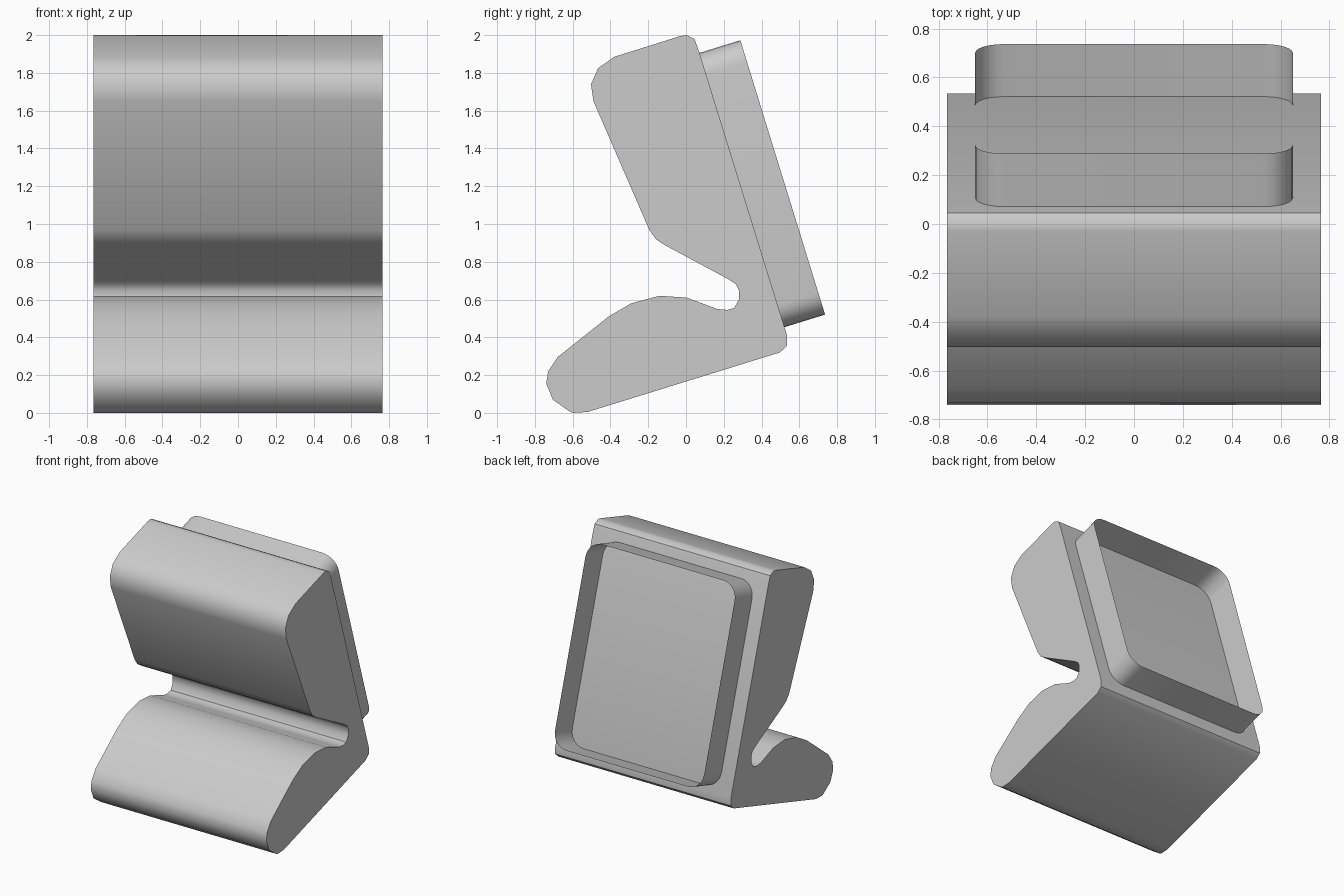
import bpy, bmesh, math
from mathutils import Vector

cube = bpy.data.objects.get("Cube")
if cube:
    bpy.data.objects.remove(cube, do_unlink=True)

grey = bpy.data.materials.new("plain grey")
grey.use_nodes = True
colour = (0.6, 0.6, 0.6, 1)
grey.diffuse_color = colour
grey.node_tree.nodes["Principled BSDF"].inputs["Base Color"].default_value = colour


def sweep(name, outline, offset, caps):
    """Sweep a closed outline along an offset, with or without end caps."""
    bm = bmesh.new()
    a = [bm.verts.new(p) for p in outline]
    b = [bm.verts.new(p + offset) for p in outline]
    for i in range(len(a)):
        j = (i + 1) % len(a)
        bm.faces.new((a[i], a[j], b[j], b[i]))
    if caps:
        bm.faces.new(a[::-1])
        bm.faces.new(b)
    bmesh.ops.recalc_face_normals(bm, faces=bm.faces)
    mesh = bpy.data.meshes.new(name)
    bm.to_mesh(mesh)
    bm.free()
    mesh.materials.append(grey)
    obj = bpy.data.objects.new(name, mesh)
    bpy.context.collection.objects.link(obj)
    bpy.ops.object.select_all(action="DESELECT")
    obj.select_set(True)
    bpy.context.view_layer.objects.active = obj
    bpy.ops.object.shade_smooth_by_angle(angle=math.radians(40))
    return obj


# Cushion body: side profile (y, z), swept across the width
half_width = 0.765
profile = [
    (-0.60, 0), (-0.52, 0.005), (0.497, 0.32), (0.535, 0.355), (0.535, 0.41),
    (0.07, 1.91), (0.045, 1.98), (0.005, 2), (-0.03, 1.995),
    (-0.38, 1.885), (-0.465, 1.825), (-0.503, 1.74), (-0.49, 1.65),
    (-0.195, 0.97), (-0.16, 0.92), (-0.115, 0.89), (0.22, 0.71),
    (0.265, 0.68), (0.28, 0.65), (0.28, 0.60), (0.255, 0.555), (0.22, 0.545),
    (0.165, 0.55), (0.005, 0.61), (-0.14, 0.62), (-0.29, 0.58),
    (-0.41, 0.51), (-0.68, 0.295), (-0.73, 0.22), (-0.74, 0.155),
    (-0.705, 0.07), (-0.62, 0.01),
]
sweep("folded_cushion_body", [Vector((-half_width, y, z)) for y, z in profile],
      Vector((2 * half_width, 0, 0)), True)

# Open rim on the back: rounded rectangle lying in the sloping back plane
up = Vector((0, -0.295, 0.955)).normalized()
out = Vector((0, up.z, -up.y))
centre = Vector((0, 0.297, 1.18))
half_x, half_up, radius, steps = 0.65, 0.76, 0.12, 6
outline = []
for k, (sx, su) in enumerate([(1, 1), (-1, 1), (-1, -1), (1, -1)]):
    for s in range(steps + 1):
        t = math.radians(90 * (k + s / steps))
        x = sx * (half_x - radius) + radius * math.cos(t)
        u = su * (half_up - radius) + radius * math.sin(t)
        outline.append(centre + Vector((x, 0, 0)) + up * u - out * 0.01)
sweep("back_rim", outline, out * 0.235, False)
